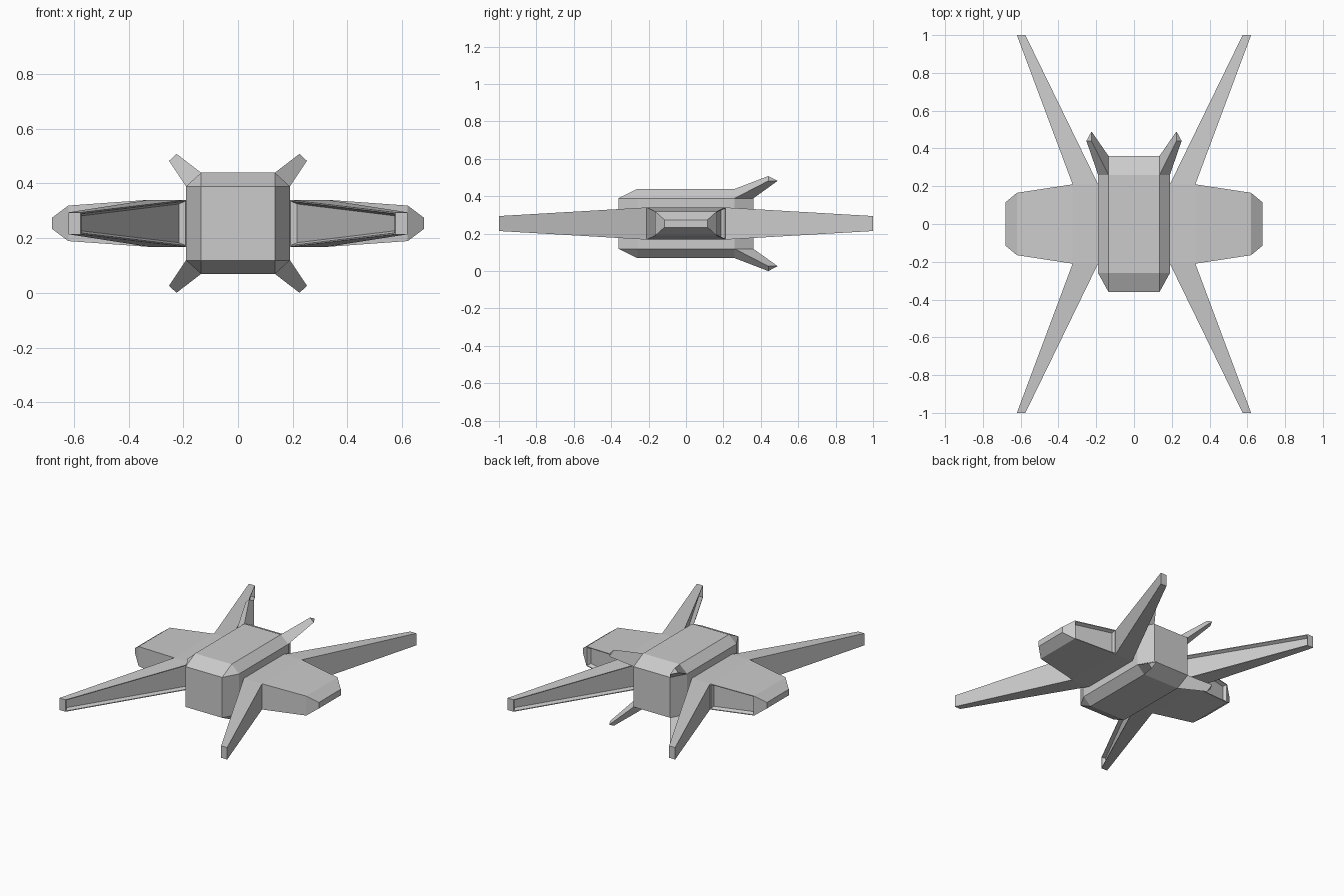
import bpy, bmesh
from mathutils import Vector

if "Cube" in bpy.data.objects:
    bpy.data.objects.remove(bpy.data.objects["Cube"])

ZC = 0.254  # height of the horizontal symmetry plane


def finish(bm, name):
    bmesh.ops.recalc_face_normals(bm, faces=bm.faces)
    mesh = bpy.data.meshes.new(name)
    bm.to_mesh(mesh)
    bm.free()
    obj = bpy.data.objects.new(name, mesh)
    obj.location.z = ZC
    bpy.context.collection.objects.link(obj)
    return obj


def loft(bm, rings):
    """Skin a list of closed loops; cap both ends. Returns side faces per segment."""
    loops = [[bm.verts.new(p) for p in r] for r in rings]
    n = len(loops[0])
    bm.faces.new(loops[0])
    bm.faces.new(loops[-1])
    return [[bm.faces.new((a[i], a[(i + 1) % n], b[(i + 1) % n], b[i])) for i in range(n)]
            for a, b in zip(loops, loops[1:])]


# Body: box with unequal chamfers on every edge, plus fins grown from its rear corners
full, flat = Vector((0.19, 0.36, 0.185)), Vector((0.135, 0.26, 0.135))
bm = bmesh.new()
for sx in (-1, 1):
    for sy in (-1, 1):
        for sz in (-1, 1):
            for axis in range(3):
                p = flat.copy()
                p[axis] = full[axis]
                bm.verts.new((p.x * sx, p.y * sy, p.z * sz))
bmesh.ops.convex_hull(bm, input=bm.verts)
bmesh.ops.dissolve_limit(bm, angle_limit=0.01, verts=bm.verts, edges=bm.edges)
finish(bm, "body")

bm = bmesh.new()
for sx in (-1, 1):
    for sz in (-1, 1):
        root = [(0.135, 0.26, 0.185), (0.19, 0.26, 0.135), (0.135, 0.36, 0.135)]
        tip = [(0.225, 0.44, 0.254), (0.252, 0.44, 0.228), (0.225, 0.49, 0.228)]
        loft(bm, [[(x * sx, y, z * sz) for x, y, z in r] for r in (root, tip)])
finish(bm, "rear_fins")

# Side wing: tapering pod with two long prongs, mirrored to the other side
bm = bmesh.new()
sections = [(0.19, 0.21, 0.086), (0.325, 0.21, 0.086), (0.62, 0.165, 0.065), (0.68, 0.115, 0.02)]
segments = loft(bm, [[(x, -y, -z), (x, y, -z), (x, y, z), (x, -y, z)] for x, y, z in sections])
bmesh.ops.recalc_face_normals(bm, faces=bm.faces)
recesses = [segments[1][1]]

# Prongs are pulled out of the front and back of the wing root
for face, sy in ((segments[0][1], 1), (segments[0][3], -1)):
    ext = bmesh.ops.extrude_discrete_faces(bm, faces=[face])["faces"][0]
    for v in ext.verts:
        x = 0.575 if v.co.x < 0.25 else 0.62
        v.co = (x, sy, 0.04 if v.co.z > 0 else -0.04)
    bm.normal_update()
    recesses += [f for e in ext.edges for f in e.link_faces if f != ext and f.normal.x < -0.5]

# Sunken panels on the inner prong sides and pod rears
bmesh.ops.recalc_face_normals(bm, faces=bm.faces)
bm.normal_update()
bmesh.ops.inset_individual(bm, faces=recesses, thickness=0.007, depth=0)
bmesh.ops.inset_individual(bm, faces=recesses, thickness=0.014, depth=-0.022)
wing = finish(bm, "side_wings")
mirror = wing.modifiers.new("mirror", "MIRROR")
mirror.use_clip = False
